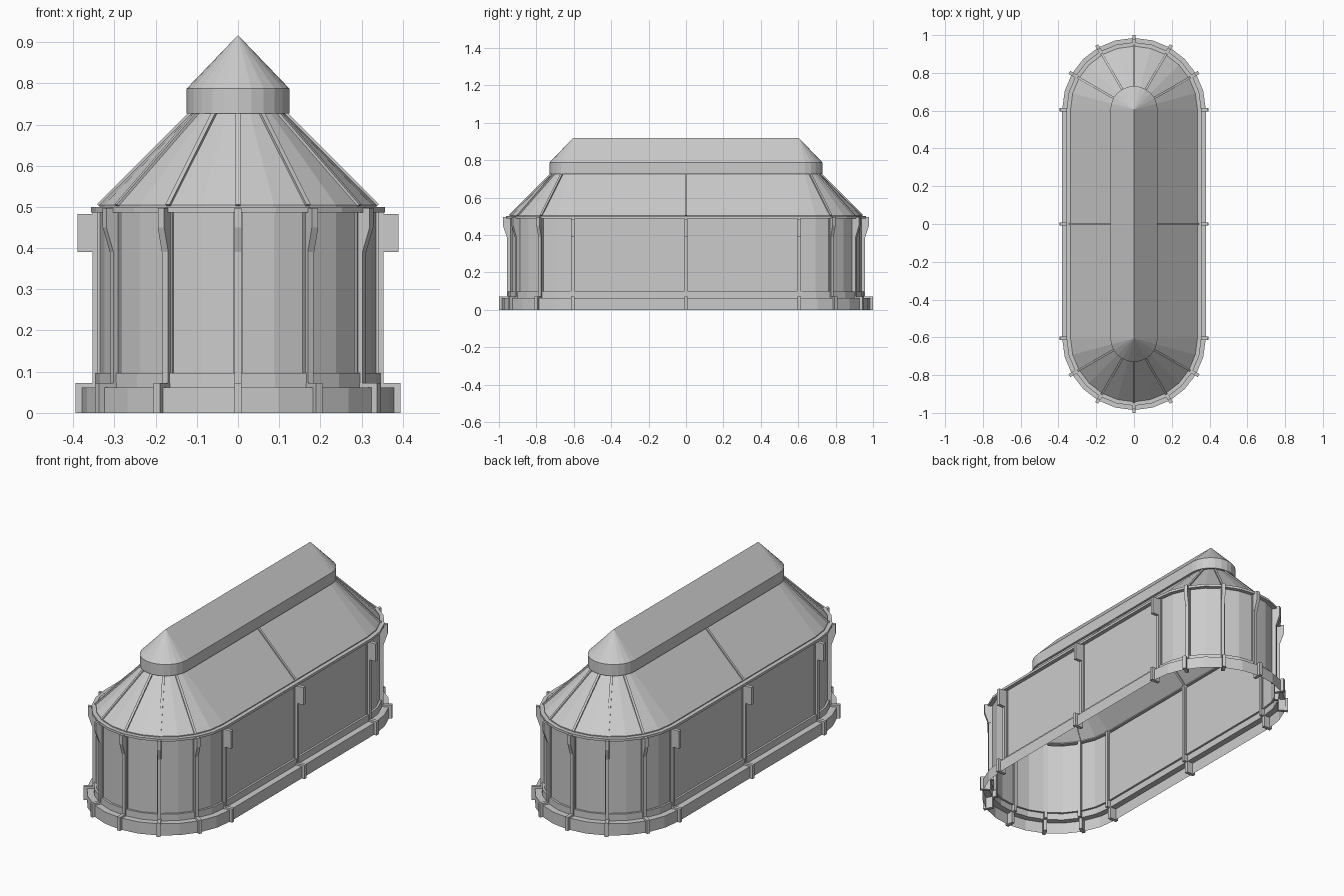
import bpy, bmesh
from math import radians
from mathutils import Matrix, Vector

if "Cube" in bpy.data.objects:
    bpy.data.objects.remove(bpy.data.objects["Cube"], do_unlink=True)

HALF = 0.605   # half length of the straight sides
SEGS = 12      # facets in each rounded end

grey = bpy.data.materials.new("plain grey")
grey.use_nodes = True
grey.diffuse_color = (0.6, 0.6, 0.6, 1)
grey.node_tree.nodes["Principled BSDF"].inputs["Base Color"].default_value = grey.diffuse_color


def finish(name, bm):
    bmesh.ops.remove_doubles(bm, verts=bm.verts, dist=1e-5)
    bmesh.ops.recalc_face_normals(bm, faces=bm.faces)
    mesh = bpy.data.meshes.new(name)
    bm.to_mesh(mesh)
    bm.free()
    mesh.materials.append(grey)
    ob = bpy.data.objects.new(name, mesh)
    bpy.context.collection.objects.link(ob)
    return ob


def outline_frames():
    """Direction and arc centre of every corner of the round-ended plan."""
    for end in (1, -1):
        for i in range(SEGS + 1):
            turn = Matrix.Rotation(radians(180 * i / SEGS), 3, 'Z')
            yield turn @ Vector((end, 0, 0)), Vector((0, end * HALF, 0))


def shell(name, profile):
    """Sweep a (radius, height) profile around the round-ended plan."""
    bm = bmesh.new()
    rings = [[bm.verts.new(c + d * r + Vector((0, 0, z))) for d, c in outline_frames()]
             for r, z in profile]
    n = len(rings[0])
    for low, high in zip(rings, rings[1:]):
        for i in range(n):
            j = (i + 1) % n
            bm.faces.new((low[i], low[j], high[j], high[i]))
    bmesh.ops.dissolve_degenerate(bm, edges=bm.edges, dist=1e-5)
    return finish(name, bm)


def ribs(name, profile, width, stations):
    """Repeat an extruded (radius, height) profile at every station."""
    bm = bmesh.new()
    for angle, y in stations:
        place = Matrix.Translation((0, y, 0)) @ Matrix.Rotation(radians(angle), 4, 'Z')
        face = bm.faces.new([bm.verts.new(place @ Vector((r, -width / 2, z))) for r, z in profile])
        side = place.to_3x3() @ Vector((0, width, 0))
        out = bmesh.ops.extrude_face_region(bm, geom=[face], use_keep_orig=True)
        moved = [v for v in out["geom"] if isinstance(v, bmesh.types.BMVert)]
        bmesh.ops.translate(bm, verts=moved, vec=side)
    return finish(name, bm)


def box(r0, r1, z0, z1):
    return [(r0, z0), (r1, z0), (r1, z1), (r0, z1)]


# Stations: rounded ends, straight sides, middle of the straight sides
ends = [(a + flip, HALF if flip == 0 else -HALF)
        for flip in (0, 180) for a in range(30, 180, 30)]
middle = [(0, 0), (180, 0)]
sides = middle + [(a, y) for a in (0, 180) for y in (HALF, -HALF)]
everywhere = ends + sides

# Thin shells, open underneath
shell("base_plinth", [(0.38, 0), (0.38, 0.062), (0.347, 0.062), (0.347, 0.097), (0.336, 0.097)])
shell("wall", [(0.336, 0.097), (0.336, 0.487)])
shell("eaves_ring", [(0.336, 0.487), (0.357, 0.487), (0.357, 0.5), (0.336, 0.5), (0.336, 0.505)])
shell("main_roof", [(0.336, 0.505), (0.113, 0.727)])
shell("roof_lantern", [(0.113, 0.727), (0.125, 0.727), (0.125, 0.787), (0, 0.917)])

# Posts and their feet
ribs("wall_posts", box(0.325, 0.353, 0.06, 0.5), 0.016, everywhere)
ribs("post_backings", box(0.328, 0.341, 0.097, 0.487), 0.024, everywhere)
ribs("base_feet", box(0.345, 0.395, 0, 0.072), 0.018, everywhere)

# Brackets below the eaves: square on the sides, tapered on the rounded ends
ribs("side_brackets", box(0.345, 0.389, 0.39, 0.483), 0.018, sides)
ribs("end_brackets", [(0.345, 0.39), (0.354, 0.39), (0.374, 0.45), (0.374, 0.497), (0.345, 0.497)],
     0.018, ends)

# Roof battens
ribs("roof_battens", [(0.332, 0.5), (0.343, 0.506), (0.119, 0.73), (0.108, 0.724)],
     0.012, ends + middle)
